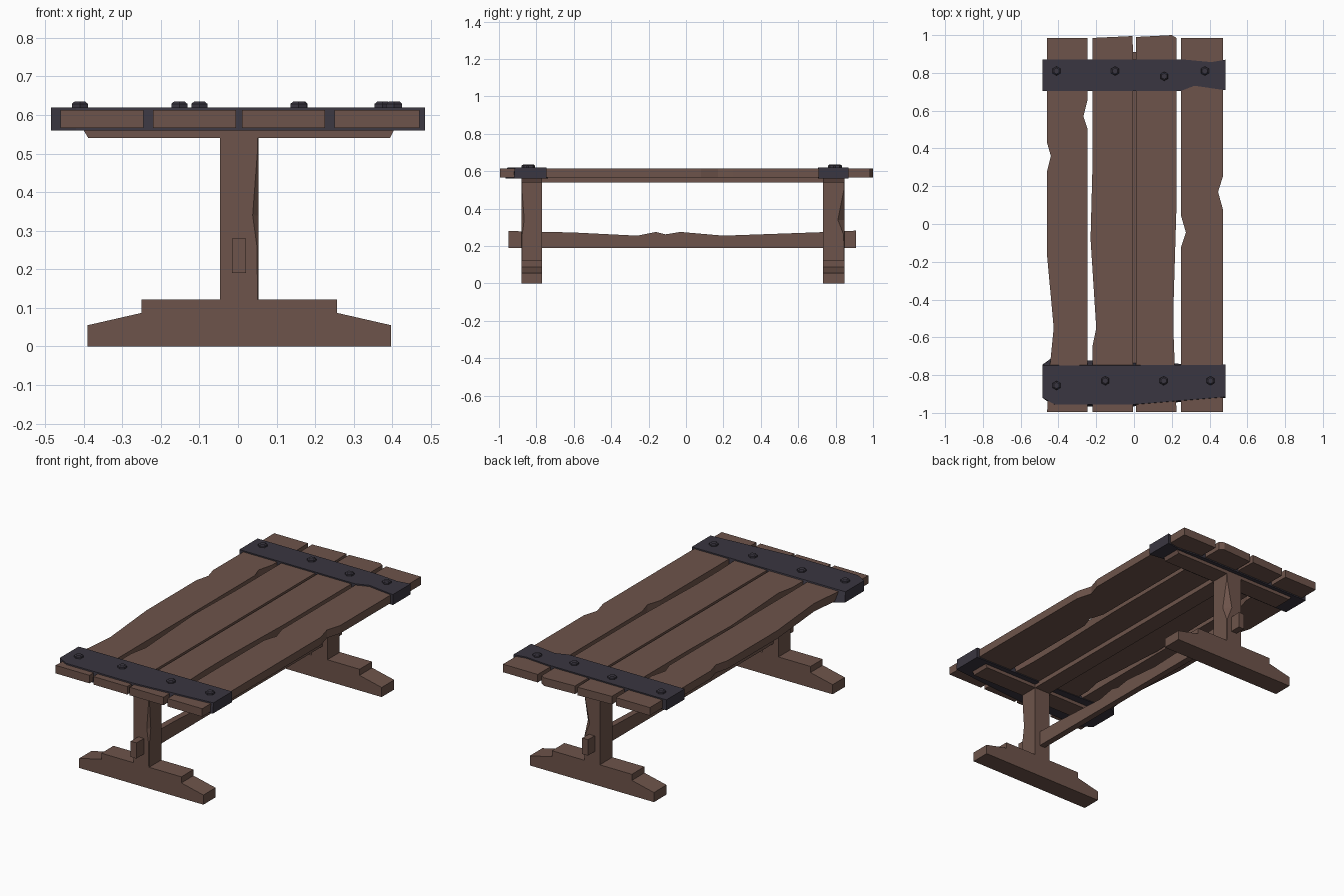
import bpy, bmesh, math

if "Cube" in bpy.data.objects:
    bpy.data.objects.remove(bpy.data.objects["Cube"])

def material(name, col):
    m = bpy.data.materials.new(name)
    m.diffuse_color = (*col, 1)
    m.use_nodes = True
    m.node_tree.nodes["Principled BSDF"].inputs["Base Color"].default_value = m.diffuse_color
    return m

WOOD = material("wood", (0.155, 0.088, 0.069))
IRON = material("iron", (0.042, 0.037, 0.052))

def loft(name, rings, mat):
    """Solid through a stack of equal-length rings of 3D points."""
    bm = bmesh.new()
    vs = [[bm.verts.new(p) for p in r] for r in rings]
    n = len(rings[0])
    bm.faces.new(vs[0])
    bm.faces.new(vs[-1])
    for a, b in zip(vs, vs[1:]):
        for i in range(n):
            j = (i + 1) % n
            bm.faces.new((a[i], a[j], b[j], b[i]))
    bmesh.ops.recalc_face_normals(bm, faces=bm.faces)
    bmesh.ops.triangulate(bm, faces=[f for f in bm.faces if len(f.verts) > 4])
    me = bpy.data.meshes.new(name)
    bm.to_mesh(me)
    bm.free()
    me.materials.append(mat)
    ob = bpy.data.objects.new(name, me)
    bpy.context.collection.objects.link(ob)
    return ob

def along_z(name, pts, z0, z1, mat, top=None):
    return loft(name, [[(x, y, z0) for x, y in pts], [(x, y, z1) for x, y in top or pts]], mat)

def along_y(name, pts, y0, y1, mat):
    return loft(name, [[(x, y0, z) for x, z in pts], [(x, y1, z) for x, z in pts]], mat)

# tabletop planks with worn, chipped edges (left edge upward, right edge downward)
planks = [
    [(-.46, -.995), (-.445, -.75), (-.425, -.55), (-.46, -.17), (-.46, .28), (-.44, .36),
     (-.46, .43), (-.46, .985), (-.245, .985), (-.245, .66), (-.268, .57), (-.245, .5), (-.245, -.995)],
    [(-.22, -.995), (-.22, -.65), (-.2, -.55), (-.23, -.08), (-.22, .3), (-.22, .985),
     (-.008, .995), (-.005, .9), (-.005, -.995)],
    [(.01, -.995), (.01, .99), (.2, 1.0), (.225, .985), (.225, .1), (.21, -.4), (.21, -.6), (.225, -.995)],
    [(.25, -.995), (.25, -.12), (.275, -.045), (.25, .04), (.25, .985), (.47, .985),
     (.47, .25), (.445, .17), (.47, .08), (.47, -.995)],
]
for i, p in enumerate(planks):
    along_z(f"plank_{i + 1}", p, .567, .613, WOOD)

# iron bands across the planks, lower outline differs slightly from the top
back = [(-.485, .705), (.25, .705), (.32, .732), (.485, .708), (.485, .87), (.41, .857), (.27, .87), (-.485, .87)]
front_top = [(-.485, -.92), (-.42, -.955), (0, -.955), (.485, -.915), (.485, -.745), (0, -.748), (-.44, -.75), (-.485, -.75)]
front_low = [(-.485, -.92), (-.42, -.965), (0, -.965), (.485, -.92), (.485, -.745), (0, -.735), (-.44, -.712), (-.485, -.745)]
along_z("back_band", back, .56, .62, IRON)
along_z("front_band", front_low, .56, .62, IRON, front_top)

# hexagonal bolt heads
bolts = [(-.41, .81), (-.1, .81), (.16, .782), (.375, .81),
         (-.41, -.855), (-.152, -.83), (.157, -.83), (.405, -.83)]
for k, (x, y) in enumerate(bolts):
    rings = [[(x + r * math.sin(i * math.pi / 3), y + r * math.cos(i * math.pi / 3), z)
              for i in range(6)] for r, z in ((.024, .615), (.024, .629), (.016, .635))]
    loft(f"bolt_{k + 1}", rings, IRON)

# trestles: foot, chipped post and top bearer
foot = [(-.39, 0), (-.39, .055), (-.25, .087), (-.25, .122), (.257, .122), (.257, .087), (.397, .055), (.397, 0)]
bearer = [(-.388, .54), (-.405, .568), (.408, .568), (.394, .54)]
for side, y0, y1, s, chip in (("front", -.88, -.77, -1, .015), ("back", .733, .847, 1, .035)):
    along_y(f"{side}_foot", foot, y0, y1, WOOD)
    along_y(f"{side}_bearer", bearer, y0, y1, WOOD)
    inner, outer = (y0, y1) if s > 0 else (y1, y0)
    rings = []
    for z, c in ((.1, .002), (.26, .004), (.34, chip), (.5, .003), (.55, .002)):
        rings.append([(-.047, inner, z), (.053, inner, z), (.053, outer - s * c, z),
                      (.053 - c, outer, z), (-.047, outer, z)])
    loft(f"{side}_post", rings, WOOD)

# long beam under the top
along_y("centre_beam", [(-.047, .54), (.053, .54), (.053, .568), (-.047, .568)], -.78, .74, WOOD)

# worn stretcher joining the posts
side = [(-.95, .28), (-.6, .272), (-.26, .255), (-.16, .275), (-.11, .262), (-.03, .275),
        (.2, .255), (.73, .274), (.91, .282), (.91, .19), (-.95, .19)]
loft("stretcher", [[(x, y, z) for y, z in side] for x in (-.015, .021)], WOOD)
